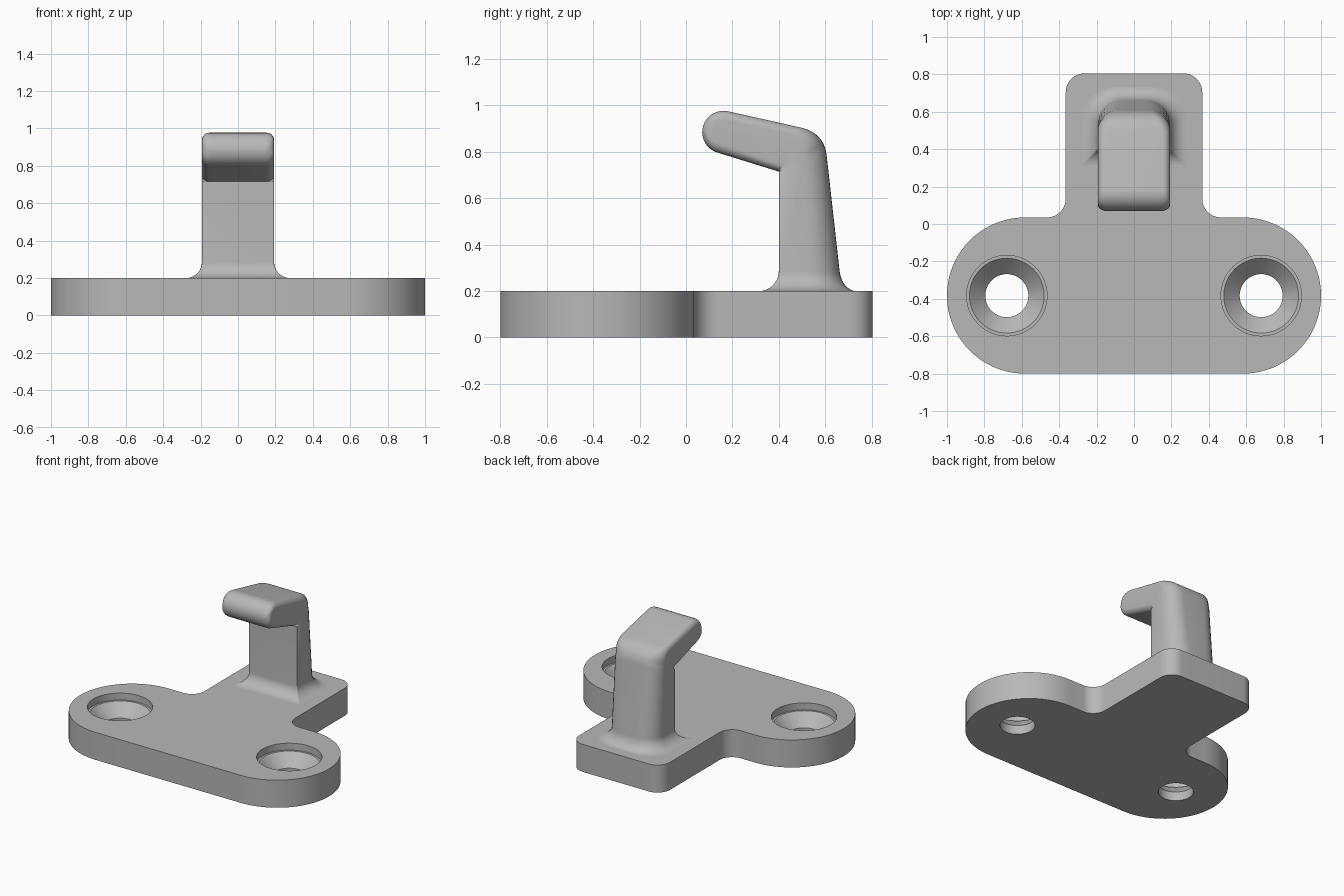
import bpy, bmesh
from math import sin, cos, pi, radians
from mathutils import Vector

if "Cube" in bpy.data.objects:
    bpy.data.objects.remove(bpy.data.objects["Cube"])

grey = bpy.data.materials.new("satin grey")
grey.use_nodes = True
grey.diffuse_color = (0.48, 0.48, 0.48, 1)
grey.node_tree.nodes["Principled BSDF"].inputs["Base Color"].default_value = grey.diffuse_color


def finish(bm, name):
    bmesh.ops.recalc_face_normals(bm, faces=bm.faces)
    mesh = bpy.data.meshes.new(name)
    bm.to_mesh(mesh)
    bm.free()
    mesh.materials.append(grey)
    ob = bpy.data.objects.new(name, mesh)
    bpy.context.collection.objects.link(ob)
    return ob


def activate(ob):
    bpy.ops.object.select_all(action='DESELECT')
    ob.select_set(True)
    bpy.context.view_layer.objects.active = ob


def smooth(ob):
    activate(ob)
    bpy.ops.object.shade_smooth_by_angle(angle=radians(30))


def arc(cx, cy, r, a0, a1, n):
    angles = [radians(a0 + (a1 - a0) * i / n) for i in range(n + 1)]
    return [(cx + r * cos(a), cy + r * sin(a)) for a in angles]


def bridge(bm, rings):
    n = len(rings[0])
    for a, b in zip(rings, rings[1:]):
        for i in range(n):
            j = (i + 1) % n
            bm.faces.new((a[i], a[j], b[j], b[i]))


# Base plate: rounded bar with a tab, mirrored half outline
TOP = 0.2
half = (arc(0.5825, -0.3825, 0.4175, -90, 90, 40)
        + arc(0.465, 0.135, 0.1, 270, 180, 12)
        + arc(0.265, 0.705, 0.1, 0, 90, 12))
outline = half + [(-x, y) for x, y in reversed(half)]
bm = bmesh.new()
rings = [[bm.verts.new((x, y, z)) for x, y in outline] for z in (0, TOP)]
bridge(bm, rings)
for ring in rings:
    bm.faces.new(ring)
plate = finish(bm, "base_plate")

# Countersunk screw holes
hole_profile = [(0.115, -0.05), (0.115, 0.065), (0.2, 0.15), (0.215, 0.15), (0.215, 0.25)]
for side in (-1, 1):
    bm = bmesh.new()
    rings = [[bm.verts.new((x, y, z)) for x, y in arc(side * 0.68, -0.383, r, 0, 360, 64)[:-1]]
             for r, z in hole_profile]
    bridge(bm, rings)
    bm.faces.new(rings[0])
    bm.faces.new(rings[-1])
    cutter = finish(bm, "hole_cutter")
    cutter.hide_render = True
    activate(plate)
    mod = plate.modifiers.new("screw_hole", 'BOOLEAN')
    mod.operation = 'DIFFERENCE'
    mod.solver = 'EXACT'
    mod.object = cutter
    bpy.ops.object.modifier_apply(modifier=mod.name)
    bpy.data.objects.remove(cutter)
smooth(plate)


# Hook: rounded sections lofted between an inner and an outer side path
def section(bm, inner, outer, w, ri, ro):
    a, b = Vector((0, *inner)), Vector((0, *outer))
    length = (b - a).length
    d = (b - a).normalized()
    ri, ro = min(ri, length * 0.49), min(ro, length * 0.49)
    pts = (arc(w - ri, ri, ri, -90, 0, 8) + arc(w - ro, length - ro, ro, 0, 90, 8))
    pts += [(-x, v) for x, v in reversed(pts)]
    return [bm.verts.new(a + d * v + Vector((x, 0, 0))) for x, v in pts]


W, R_FRONT, R_BACK, R_ARM = 0.193, 0.006, 0.13, 0.04
stations = []
# Flared foot
FOOT = 0.085
for i in range(11):
    t = i / 10 * pi / 2
    off, z = FOOT * (1 - sin(t)), TOP + FOOT * (1 - cos(t))
    back = 0.672 - 0.112 * (z - TOP)
    stations.append(((0.4 - off, z), (back + off * 0.7, z), W + off, R_FRONT, R_BACK + off * 0.5))
# Elbow turning about the inner corner
corner = (0.4, 0.715)
p0, p1, p2 = Vector((0.607, 0.78)), Vector((0.597, 0.884)), Vector((0.49, 0.906))
for i in range(13):
    t = i / 12
    p = p0 * (1 - t) ** 2 + p1 * 2 * t * (1 - t) + p2 * t * t
    stations.append((corner, tuple(p), W, R_FRONT + (R_ARM - R_FRONT) * t,
                     R_BACK + (R_ARM - R_BACK) * t))
# Arm ending in a rounded nose
centre, along, across = Vector((0.162, 0.885)), Vector((-0.969, 0.247)), Vector((0.247, 0.969))
NOSE = 0.092
for i in range(15):
    t = radians(87) * i / 14
    c = centre + along * NOSE * sin(t)
    h = across * NOSE * cos(t)
    k = max(0, NOSE * sin(t) - (NOSE - R_ARM))
    inset = R_ARM - (R_ARM ** 2 - k ** 2) ** 0.5
    stations.append((tuple(c - h), tuple(c + h), W - inset, R_ARM, R_ARM))

bm = bmesh.new()
rings = [section(bm, *s) for s in stations]
bridge(bm, rings)
bm.faces.new(rings[0])
bm.faces.new(rings[-1])
bmesh.ops.remove_doubles(bm, verts=bm.verts, dist=0.0002)
bmesh.ops.dissolve_degenerate(bm, edges=bm.edges, dist=0.0002)
smooth(finish(bm, "hook"))
